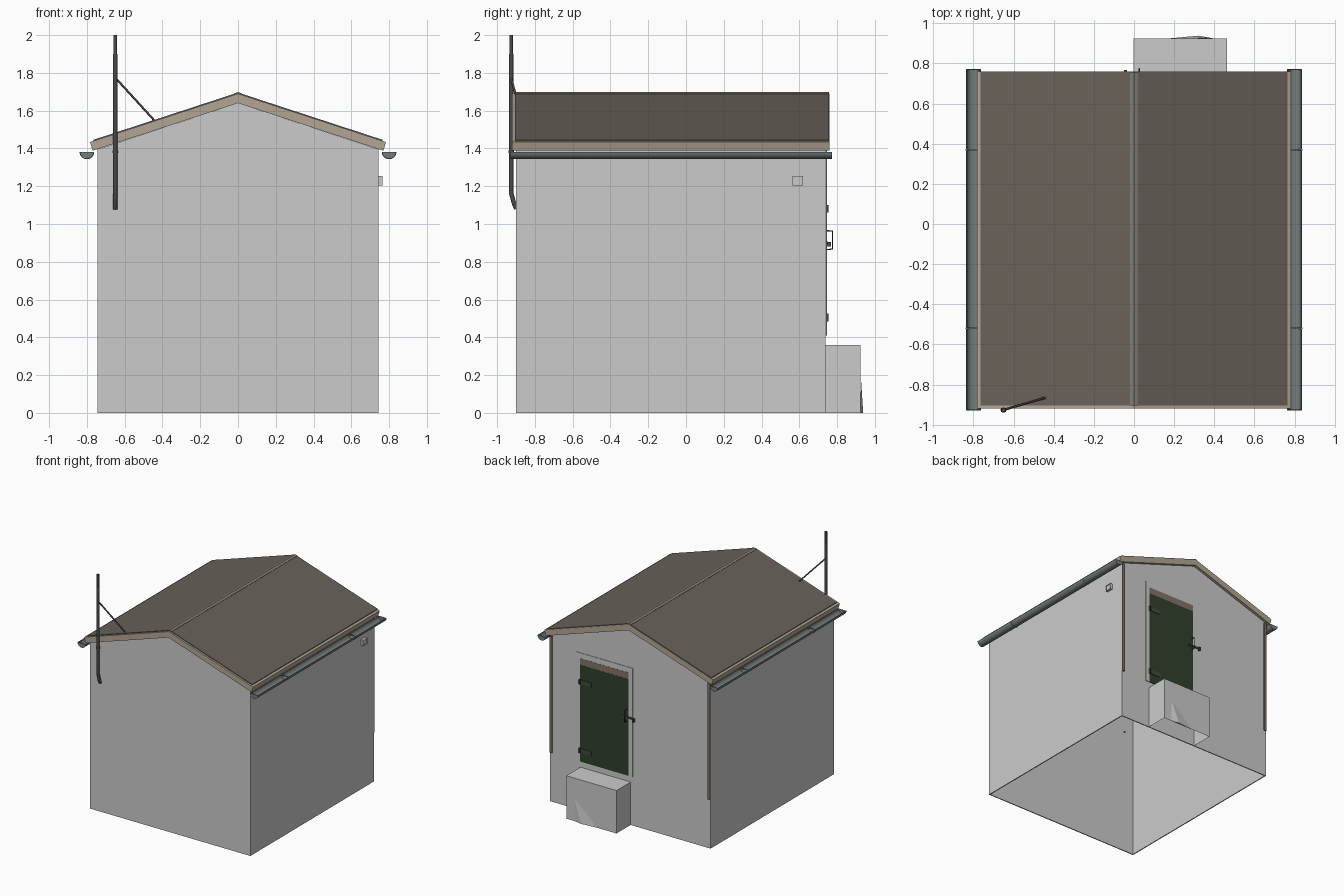
import bpy, bmesh, math
from mathutils import Vector

if "Cube" in bpy.data.objects:
    bpy.data.objects.remove(bpy.data.objects["Cube"])


def mat(name, r, g, b):
    m = bpy.data.materials.new(name)
    m.diffuse_color = (r, g, b, 1)
    m.use_nodes = True
    m.node_tree.nodes["Principled BSDF"].inputs["Base Color"].default_value = m.diffuse_color
    return m


COVER = mat("roof_felt", 0.14, 0.12, 0.10)
TRIM = mat("trim", 0.45, 0.38, 0.30)
RIDGE = mat("ridge", 0.22, 0.20, 0.17)
ZINC = mat("zinc", 0.18, 0.21, 0.21)
GREEN = mat("door_green", 0.03, 0.05, 0.025)
HINGE = mat("hinge_green", 0.045, 0.075, 0.04)
METAL = mat("dark_metal", 0.07, 0.07, 0.075)
BROWN = mat("brown", 0.22, 0.17, 0.13)


def finish(name, bm, material=None, smooth=False):
    bmesh.ops.recalc_face_normals(bm, faces=bm.faces[:])
    me = bpy.data.meshes.new(name)
    bm.to_mesh(me)
    bm.free()
    ob = bpy.data.objects.new(name, me)
    bpy.context.collection.objects.link(ob)
    if material:
        me.materials.append(material)
    if smooth:
        bpy.context.view_layer.objects.active = ob
        ob.select_set(True)
        bpy.ops.object.shade_smooth_by_angle(angle=math.radians(40))
        ob.select_set(False)
    return ob


def box(name, x0, x1, y0, y1, z0, z1, material=None, open_sides=()):
    bm = bmesh.new()
    bmesh.ops.create_cube(bm, size=1)
    for v in bm.verts:
        v.co = ((x0 + x1) / 2 + v.co.x * (x1 - x0), (y0 + y1) / 2 + v.co.y * (y1 - y0),
                (z0 + z1) / 2 + v.co.z * (z1 - z0))
    gone = [f for f in bm.faces if any(f.normal.dot(Vector(d)) > 0.9 for d in open_sides)]
    bmesh.ops.delete(bm, geom=gone, context='FACES')
    return finish(name, bm, material)


def prism(name, profile, y0, y1, material=None, smooth=False):
    """Extrude an x-z profile along y."""
    bm = bmesh.new()
    face = bm.faces.new([bm.verts.new((x, y0, z)) for x, z in profile])
    ext = bmesh.ops.extrude_face_region(bm, geom=[face], use_keep_orig=True)
    for v in ext["geom"]:
        if isinstance(v, bmesh.types.BMVert):
            v.co.y = y1
    return finish(name, bm, material, smooth)


def tube(name, points, radius, material, res=2):
    cu = bpy.data.curves.new(name, 'CURVE')
    cu.dimensions = '3D'
    cu.bevel_depth, cu.bevel_resolution, cu.use_fill_caps = radius, res, True
    sp = cu.splines.new('POLY')
    sp.points.add(len(points) - 1)
    for p, co in zip(sp.points, points):
        p.co = (*co, 1)
    cu.materials.append(material)
    ob = bpy.data.objects.new(name, cu)
    bpy.context.collection.objects.link(ob)
    return ob


def shell(ob, thickness):
    m = ob.modifiers.new("thickness", 'SOLIDIFY')
    m.thickness, m.offset = thickness, -1


W, Y0, Y1 = 0.745, -0.90, 0.738
SLOPE = 0.327
PL = 0.41

# Plinth: open ring
shell(box("plinth", -W, W, Y0, Y1, 0, PL, None, [(0, 0, 1), (0, 0, -1)]), 0.012)

# Walls with gables, open underneath and under the roof
bm = bmesh.new()
prof = [(-W, PL), (W, PL), (W, 1.395), (0, 1.64), (-W, 1.395)]
rings = [[bm.verts.new((x, y, z)) for x, z in prof] for y in (Y0, Y1)]
for r in rings:
    bm.faces.new(r)
for a, b in ((1, 2), (4, 0)):
    bm.faces.new([rings[0][a], rings[0][b], rings[1][b], rings[1][a]])
shell(finish("walls", bm), 0.012)

# Brown corner strips on the back
for s in (-1, 1):
    a, b = sorted((s * 0.722, s * W))
    box("corner_strip", a, b, Y1, 0.747, PL, 1.39, BROWN)

# Roof deck with beige edges
prism("roof_deck", [(-0.77, 1.388), (-0.783, 1.434), (0, 1.69), (0.783, 1.434),
                    (0.77, 1.388), (0, 1.64)], -0.92, 0.76, TRIM)

# Roof covering and ridge strip
for s in (-1, 1):
    e = 0.765
    prism("roof_covering", [(0, 1.685), (s * e, 1.685 - SLOPE * e),
                            (s * e, 1.696 - SLOPE * e), (0, 1.696)], -0.905, 0.757, COVER)
prism("ridge_strip", [(-0.02, 1.685), (-0.02, 1.6915), (0, 1.698),
                      (0.02, 1.6915), (0.02, 1.685), (0, 1.692)], -0.905, 0.758, RIDGE)

# Half-round gutters with end caps and bracket bands
R, GZ, GX = 0.037, 1.382, 0.80
N = 12
arc = [(math.cos(math.pi + math.pi * i / N), math.sin(math.pi + math.pi * i / N)) for i in range(N + 1)]
for s in (-1, 1):
    def ring(r):
        return [(s * GX + r * c, GZ + r * n) for c, n in arc]
    prism("gutter", ring(R) + ring(R - 0.004)[::-1], -0.93, 0.772, ZINC, True)
    for y in (-0.93, 0.767):
        prism("gutter_end", ring(R - 0.002), y, y + 0.005, ZINC)
    for y in (-0.52, 0.37):
        prism("gutter_band", ring(R + 0.002) + ring(R - 0.006)[::-1], y - 0.004, y + 0.004, ZINC, True)
        box("gutter_bar", s * GX - R, s * GX + R, y - 0.004, y + 0.004, GZ - 0.003, GZ, ZINC)

# Service pole, collar and brace on the front
tube("pole", [(-0.65, -0.903, 1.085), (-0.65, -0.912, 1.115), (-0.65, -0.926, 1.165),
              (-0.65, -0.926, 2.0)], 0.010, METAL, 3)
tube("pole_sleeve", [(-0.65, -0.908, 1.10), (-0.65, -0.926, 1.165), (-0.65, -0.926, 1.90)], 0.0125, METAL, 3)
tube("pole_foot", [(-0.65, -0.898, 1.08), (-0.65, -0.908, 1.105)], 0.013, METAL, 3)
tube("pole_collar", [(-0.65, -0.926, 1.375), (-0.65, -0.926, 1.39)], 0.015, METAL, 3)
tube("pole_brace", [(-0.65, -0.926, 1.775), (-0.44, -0.865, 1.545)], 0.006, METAL, 1)

# Small vent box on the right wall
box("vent_box", W, 0.762, 0.57, 0.615, 1.21, 1.25)
for z in (1.205, 1.25):
    box("vent_rim", W, 0.766, 0.565, 0.62, z, z + 0.005)
for y in (0.565, 0.615):
    box("vent_rim_side", W, 0.766, y, y + 0.005, 1.205, 1.255)

# Back door: surround, lintel, leaf
for x0, x1 in ((-0.025, 0.012), (0.463, 0.50)):
    box("door_jamb", x0, x1, Y1, 0.742, PL, 1.32)
box("door_head", 0.012, 0.463, Y1, 0.742, 1.275, 1.32)
box("door_lintel", 0.012, 0.463, Y1, 0.743, 1.22, 1.275, BROWN)
box("door_leaf", 0.012, 0.463, Y1, 0.744, PL, 1.22, GREEN)

# Strap hinges
for z in (1.08, 0.505):
    box("hinge_strap", 0.355, 0.463, 0.744, 0.749, z - 0.018, z + 0.018, HINGE)
    tube("hinge_pin", [(0.463, 0.748, z - 0.02), (0.463, 0.748, z + 0.02)], 0.007, HINGE)

# Pull handle and latch bar
tube("door_handle", [(0.027, 0.744, 0.965), (0.027, 0.775, 0.963), (0.027, 0.775, 0.867),
                     (0.027, 0.744, 0.865)], 0.004, METAL, 1)
box("latch_bar", -0.05, 0.06, 0.744, 0.752, 0.893, 0.907, METAL)
box("latch_knob", -0.05, -0.035, 0.744, 0.768, 0.88, 0.905, METAL)

# Step block and sloping spill at its base
box("step", -0.003, 0.463, Y1, 0.925, 0, 0.36, None, [(0, 0, -1)])
bm = bmesh.new()
v = [bm.verts.new(c) for c in ((0.39, 0.924, 0), (0.17, 0.924, 0), (0.39, 0.926, 0.19), (0.32, 0.938, 0))]
for a, b, c in ((0, 1, 2), (0, 3, 2), (1, 3, 2), (0, 1, 3)):
    bm.faces.new((v[a], v[b], v[c]))
finish("step_spill", bm)
